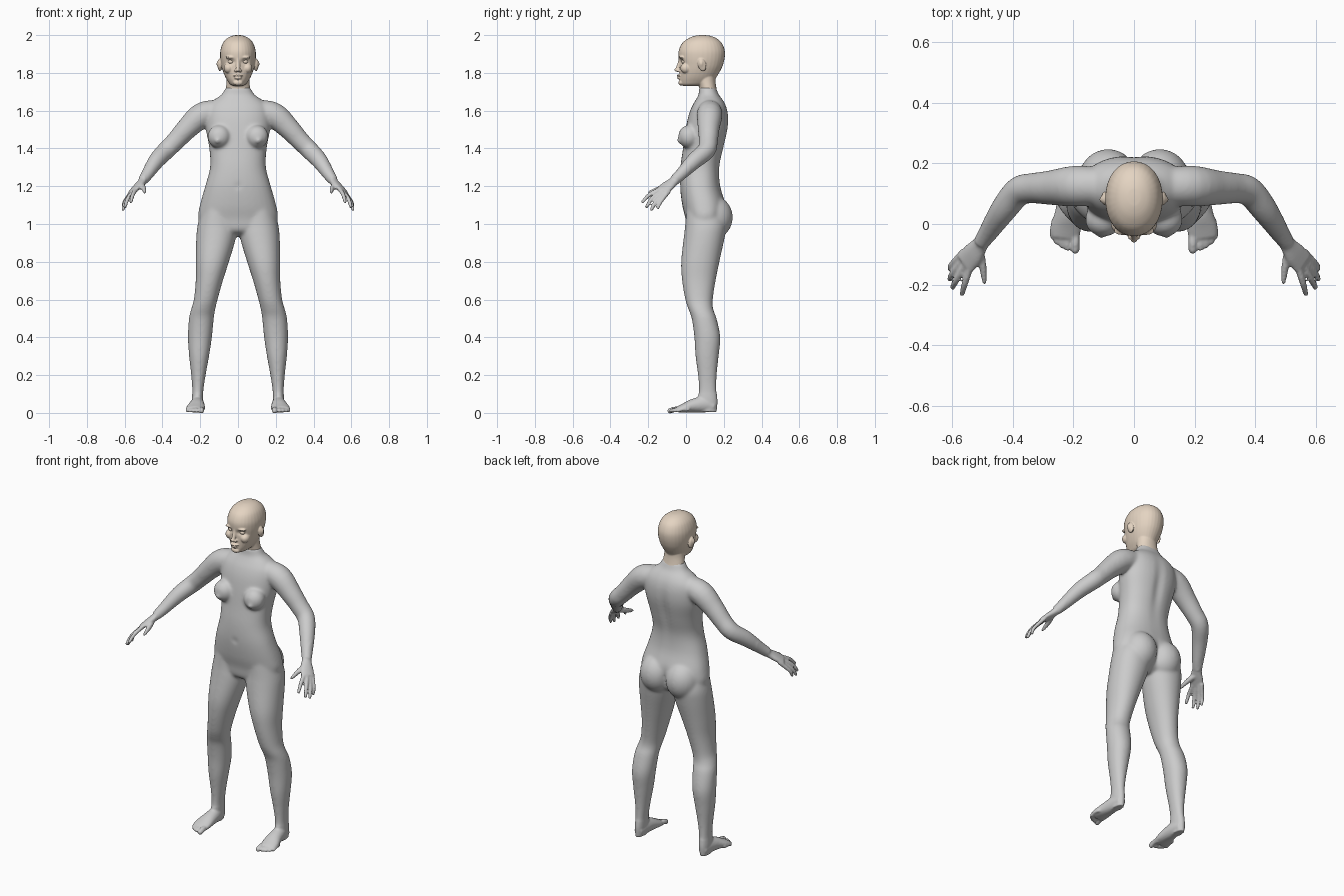
import bpy, bmesh, math
from mathutils import Vector, Matrix


def resample(rows, steps=4):
    """Catmull-Rom interpolation through a list of number rows."""
    pts = [Vector(r) for r in rows]
    pts = [2 * pts[0] - pts[1]] + pts + [2 * pts[-1] - pts[-2]]
    out = []
    for i in range(1, len(pts) - 2):
        a, b, c, d = pts[i - 1:i + 3]
        for k in range(steps):
            t = k / steps
            out.append(0.5 * (2 * b + (c - a) * t + (2 * a - 5 * b + 4 * c - d) * t * t
                              + (3 * b - a - 3 * c + d) * t ** 3))
    return out + [pts[-2]]


def skin(bm, rings):
    vs = [[bm.verts.new(p) for p in ring] for ring in rings]
    n = len(vs[0])
    for a, b in zip(vs, vs[1:]):
        for i in range(n):
            bm.faces.new((a[i], a[(i + 1) % n], b[(i + 1) % n], b[i]))
    bm.faces.new(vs[0][::-1])
    bm.faces.new(vs[-1])


def oval(c, a, b, power=2.0, n=32):
    e = 2 / power
    f = lambda v: math.copysign(abs(v) ** e, v)
    return [c + a * f(math.cos(2 * math.pi * i / n)) + b * f(math.sin(2 * math.pi * i / n))
            for i in range(n)]


def stack(bm, rows, power=2.2):
    """Horizontal sections: z, x min, x max, y front, y back."""
    rings = []
    for z, x0, x1, y0, y1 in resample(rows):
        rings.append(oval(Vector(((x0 + x1) / 2, (y0 + y1) / 2, z)),
                          Vector(((x1 - x0) / 2, 0, 0)), Vector((0, (y1 - y0) / 2, 0)), power))
    skin(bm, rings)


def tube(bm, rows, wide):
    """Sections across a path: x, y, z, half width, half height."""
    pts = resample([r if len(r) == 5 else (*r, r[3]) for r in rows])
    rings = []
    # vectors are 5D here, split into position and radii
    pos = [Vector(p[:3]) for p in pts]
    for i, p in enumerate(pts):
        t = (pos[min(i + 1, len(pos) - 1)] - pos[max(i - 1, 0)]).normalized()
        a = Vector(wide)
        a = (a - t * a.dot(t)).normalized()
        rings.append(oval(pos[i], a * p[3], t.cross(a) * p[4], 2.0, 24))
    skin(bm, rings)


def ball(bm, c, r, tilt=0.0):
    m = Matrix.Translation(c) @ Matrix.Rotation(tilt, 4, 'X') @ Matrix.Diagonal((*r, 1))
    bmesh.ops.create_uvsphere(bm, u_segments=24, v_segments=16, radius=1, matrix=m)


def digit(bm, rows):
    tube(bm, rows, (0.7, 0.6, 0.3))
    x, y, z, r = rows[-1]
    ball(bm, (x, y, z), (r, r, r))


def mirror(bm):
    d = bmesh.ops.duplicate(bm, geom=bm.verts[:] + bm.edges[:] + bm.faces[:])['geom']
    for v in d:
        if isinstance(v, bmesh.types.BMVert):
            v.co.x = -v.co.x
    bmesh.ops.reverse_faces(bm, faces=[f for f in d if isinstance(f, bmesh.types.BMFace)])


def fuse(name, bm, voxel, dents=()):
    """Merge overlapping shells into one skin, then press in soft dents."""
    me = bpy.data.meshes.new(name)
    bm.to_mesh(me)
    bm.free()
    ob = bpy.data.objects.new(name, me)
    bpy.context.collection.objects.link(ob)
    m = ob.modifiers.new("fuse", 'REMESH')
    m.mode = 'VOXEL'
    m.voxel_size = voxel
    dg = bpy.context.evaluated_depsgraph_get()
    new = bpy.data.meshes.new_from_object(ob.evaluated_get(dg))
    ob.modifiers.clear()
    ob.data = new
    for v in new.vertices:
        for c, r, push in dents:
            x, y, z = abs(v.co.x) - c[0], v.co.y - c[1], v.co.z - c[2]
            q = (x / r[0]) ** 2 + (y / r[1]) ** 2 + (z / r[2]) ** 2
            if q < 6:
                k = math.exp(-q)
                v.co.x += math.copysign(push[0], v.co.x) * k
                v.co.y += push[1] * k
    new.shade_smooth()
    return ob


def soften(ob, times, group=""):
    m = ob.modifiers.new("soften", 'SMOOTH')
    m.factor = 0.5
    m.iterations = times
    m.vertex_group = group


# ---- body: one side, mirrored ----
bm = bmesh.new()
# leg
stack(bm, [(1.08, .02, .19, .0, .19), (1.0, .008, .213, -.004, .212), (.93, .01, .221, -.012, .205),
           (.8, .048, .224, -.026, .177), (.7, .08, .224, -.021, .157), (.6, .108, .234, -.004, .142),
           (.55, .12, .248, .012, .144), (.5, .128, .26, .03, .162), (.4, .138, .265, .044, .182),
           (.3, .153, .259, .05, .173), (.2, .171, .248, .063, .163), (.12, .183, .242, .068, .162),
           (.06, .186, .244, .06, .167), (.005, .192, .24, .07, .162)], 2.1)
# foot and toes
tube(bm, [(.215, .15, .033, .025, .03), (.215, .10, .045, .034, .043), (.218, .04, .038, .042, .037),
          (.224, -.01, .026, .05, .025), (.228, -.045, .018, .047, .016)], (1, 0, 0))
for x0, x1, tip, r in [(.195, .194, -.084, .0145), (.217, .219, -.079, .0105), (.235, .238, -.071, .01),
                       (.251, .255, -.059, .0095), (.263, .268, -.043, .009)]:
    digit(bm, [(x0, tip + .06, .018, r), (x1, tip + .025, .019, r), (x1, tip, .011, r)])
# arm
tube(bm, [(.09, .125, 1.60, .06), (.19, .125, 1.576, .068), (.27, .12, 1.505, .058), (.33, .118, 1.44, .051),
          (.38, .108, 1.39, .049), (.432, .045, 1.335, .044), (.478, -.025, 1.265, .033),
          (.503, -.062, 1.23, .027)], (0, 1, .5))
# palm, fingers and thumb
tube(bm, [(.49, -.045, 1.245, .027, .025), (.508, -.07, 1.222, .029, .021), (.53, -.098, 1.2, .038, .018),
          (.558, -.13, 1.173, .04, .013)], (.045, .04, -.025))
digit(bm, [(.535, -.125, 1.19, .012), (.556, -.19, 1.157, .011), (.567, -.23, 1.118, .009)])
digit(bm, [(.545, -.115, 1.185, .012), (.583, -.18, 1.135, .011), (.598, -.208, 1.092, .009)])
digit(bm, [(.553, -.105, 1.178, .012), (.596, -.16, 1.118, .011), (.608, -.182, 1.078, .009)])
digit(bm, [(.56, -.09, 1.175, .012), (.601, -.133, 1.118, .01), (.607, -.148, 1.086, .0085)])
digit(bm, [(.515, -.08, 1.21, .016), (.498, -.14, 1.187, .014), (.491, -.19, 1.168, .01)])
# breast and buttock
ball(bm, (.1, .015, 1.462), (.062, .057, .062))
ball(bm, (.108, -.036, 1.442), (.016, .013, .016))
ball(bm, (.085, .142, 1.035), (.1, .106, .115))
mirror(bm)
# torso and neck
torso = [(.935, .09, .06, .14), (.965, .17, .01, .185), (1.03, .21, -.003, .205), (1.1, .202, -.02, .21),
         (1.2, .174, -.032, .182), (1.3, .148, -.03, .178), (1.4, .152, -.016, .2), (1.5, .17, -.002, .222),
         (1.57, .172, .012, .225), (1.62, .162, .03, .215), (1.655, .13, .05, .197),
         (1.685, .088, .066, .174), (1.725, .064, .07, .158)]
stack(bm, [(z, -w, w, f, b) for z, w, f, b in torso], 2.3)
body = fuse("body", bm, .006, [
    ((0, -.03, 1.2), (.012, .03, .014), (0, .008)),       # navel
    ((0, .22, 1.42), (.025, .05, .16), (0, -.012)),       # spine groove
    ((0, .23, 1.02), (.012, .06, .08), (0, -.012))])      # cleft
g = body.vertex_groups.new(name="large_forms")
g.add([v.index for v in body.data.vertices if abs(v.co.x) < .49 and v.co.z > .1], 1, 'REPLACE')
soften(body, 26, "large_forms")
soften(body, 2)

# ---- head ----
bm = bmesh.new()
# ear, eyebrow ridge, nostril, cheek
ball(bm, (.096, .085, 1.842), (.011, .022, .034), .25)
ball(bm, (.035, -.022, 1.882), (.032, .016, .009))
ball(bm, (.012, -.041, 1.812), (.009, .011, .008))
ball(bm, (.05, .0, 1.825), (.026, .03, .028))
mirror(bm)
# skull and jaw
skull = [(1.73, .018, -.012, .07), (1.738, .04, -.028, .115), (1.757, .055, -.034, .148),
         (1.78, .068, -.034, .163), (1.81, .08, -.034, .181), (1.84, .088, -.034, .195),
         (1.88, .094, -.039, .205), (1.92, .093, -.038, .205), (1.96, .079, -.018, .188),
         (1.985, .055, .017, .158), (1.997, .028, .052, .125), (2.0, .008, .08, .098)]
stack(bm, [(z, -w, w, f, b) for z, w, f, b in skull], 2.1)
# neck
neck = [(1.695, .067, .071, .167), (1.72, .064, .071, .161), (1.76, .06, .06, .156), (1.81, .06, .05, .158)]
stack(bm, [(z, -w, w, f, b) for z, w, f, b in neck], 2.1)
# nose, lips, chin
tube(bm, [(0, -.028, 1.877, .011), (0, -.034, 1.85, .011), (0, -.046, 1.818, .011)], (1, 0, 0))
ball(bm, (0, -.05, 1.816), (.011, .012, .01))
ball(bm, (0, -.034, 1.7855), (.026, .0155, .0065))
ball(bm, (0, -.033, 1.773), (.021, .015, .007))
ball(bm, (0, -.026, 1.748), (.026, .014, .015))
head = fuse("head", bm, .0035, [
    ((.037, -.03, 1.86), (.021, .03, .013), (0, .013)),     # eye socket
    ((.107, .08, 1.85), (.006, .01, .017), (-.008, 0))])    # ear hollow
soften(head, 5)

# ---- eyes ----
bm = bmesh.new()
ball(bm, (.037, -.008, 1.859), (.017, .016, .012))
mirror(bm)
me = bpy.data.meshes.new("eyes")
bm.to_mesh(me)
bm.free()
me.shade_smooth()
eyes = bpy.data.objects.new("eyes", me)
bpy.context.collection.objects.link(eyes)

mat = bpy.data.materials.new("skin")
mat.diffuse_color = (.78, .66, .54, 1)
for ob in (head, eyes):
    ob.data.materials.clear()
    ob.data.materials.append(mat)
